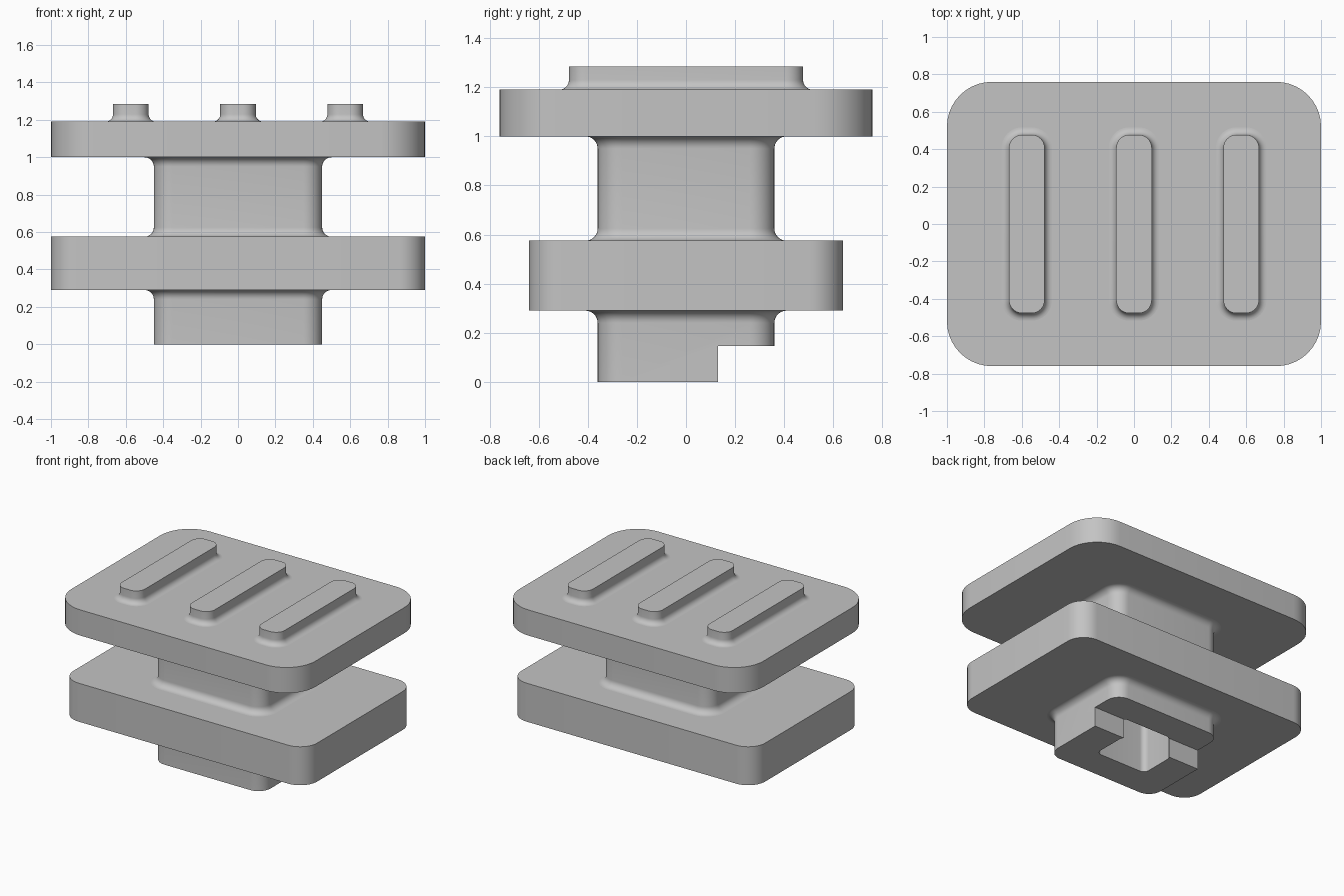
import bpy, bmesh, math

cube = bpy.data.objects.get("Cube")
if cube:
    bpy.data.objects.remove(cube, do_unlink=True)

grey = bpy.data.materials.new("plain grey")
grey.use_nodes = True
colour = (0.55, 0.55, 0.55, 1)
grey.diffuse_color = colour
grey.node_tree.nodes["Principled BSDF"].inputs["Base Color"].default_value = colour


def rounded_loft(name, half_x, half_y, radius, profile, centre_x=0, centre_y=0):
    """Loft a rounded rectangle through (height, outward offset) pairs."""
    bm = bmesh.new()
    rings = []
    steps = 10
    for z, offset in profile:
        ring = []
        for corner, (sx, sy) in enumerate([(1, 1), (-1, 1), (-1, -1), (1, -1)]):
            for i in range(steps + 1):
                a = (corner + i / steps) * math.pi / 2
                r = radius + offset
                ring.append(bm.verts.new((
                    centre_x + sx * (half_x - radius) + r * math.cos(a),
                    centre_y + sy * (half_y - radius) + r * math.sin(a), z)))
        rings.append(ring)
    for low, high in zip(rings, rings[1:]):
        n = len(low)
        for i in range(n):
            j = (i + 1) % n
            bm.faces.new((low[i], low[j], high[j], high[i]))
    bm.faces.new(rings[0][::-1])
    bm.faces.new(rings[-1])
    mesh = bpy.data.meshes.new(name)
    bm.to_mesh(mesh)
    bm.free()
    mesh.materials.append(grey)
    obj = bpy.data.objects.new(name, mesh)
    bpy.context.collection.objects.link(obj)
    return obj


def fillet(z, size, up):
    """Profile points of a cove touching a plate at height z; up = plate above."""
    points = []
    for i in range(9):
        a = i / 8 * math.pi / 2
        points.append((size * (1 - math.sin(a)), size * (1 - math.cos(a))))
    if up:
        return [(z - h, o) for h, o in points]
    return [(z + h, o) for h, o in reversed(points)]


def activate(obj):
    bpy.ops.object.select_all(action='DESELECT')
    obj.select_set(True)
    bpy.context.view_layer.objects.active = obj


def cut(obj, cutter):
    activate(obj)
    mod = obj.modifiers.new("cut", 'BOOLEAN')
    mod.operation = 'DIFFERENCE'
    mod.solver = 'EXACT'
    mod.object = cutter
    bpy.ops.object.modifier_apply(modifier=mod.name)


# Plates
lower_plate = rounded_loft("lower_plate", 1, 0.64, 0.14, [(0.29, 0), (0.575, 0)])
upper_plate = rounded_loft("upper_plate", 1, 0.76, 0.24, [(1.0, 0), (1.19, 0)])

# Stem passing through the lower plate, coved where it meets each plate
stem_profile = ([(0, 0)] + fillet(0.29, 0.05, True) + fillet(0.575, 0.05, False)
                + fillet(1.0, 0.05, True) + [(1.05, 0.05)])
stem = rounded_loft("stem", 0.45, 0.36, 0.1, stem_profile)

# Step at the back of the foot, and the socket in the underside
step_cutter = rounded_loft("step_cutter", 0.8, 0.4, 0.01,
                           [(-0.2, 0), (0.145, 0)], centre_y=0.53)
socket_cutter = rounded_loft("socket_cutter", 0.21, 0.14, 0.04,
                             [(-0.2, 0), (0.5, 0)])
cut(stem, step_cutter)
cut(stem, socket_cutter)
cut(lower_plate, socket_cutter)
for cutter in (step_cutter, socket_cutter):
    bpy.data.objects.remove(cutter, do_unlink=True)

# Raised ribs on top
ribs = []
for side, x in (("right", -0.573), ("middle", 0), ("left", 0.573)):
    ribs.append(rounded_loft(side + "_rib", 0.095, 0.477, 0.07,
                             [(1.15, 0.04)] + fillet(1.19, 0.04, False) + [(1.285, 0)],
                             centre_x=x))

for obj in [lower_plate, upper_plate, stem] + ribs:
    activate(obj)
    bpy.ops.object.shade_smooth_by_angle(angle=math.radians(30))
